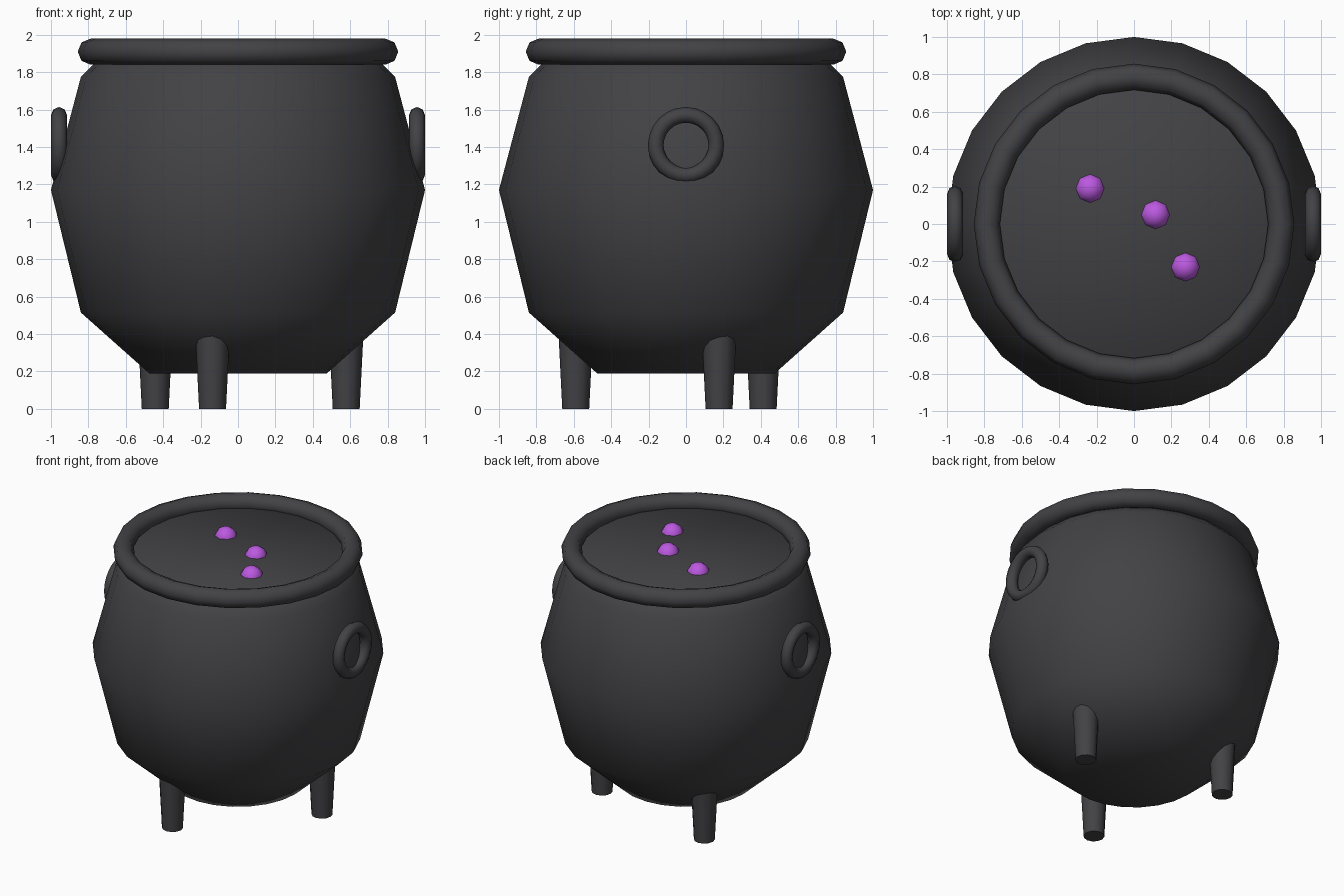
import bpy, bmesh
from math import radians, cos, sin, pi

if "Cube" in bpy.data.objects:
    bpy.data.objects.remove(bpy.data.objects["Cube"])


def material(name, color):
    mat = bpy.data.materials.new(name)
    mat.diffuse_color = color
    mat.use_nodes = True
    mat.node_tree.nodes["Principled BSDF"].inputs["Base Color"].default_value = mat.diffuse_color
    return mat


iron = material("dark_iron", (0.055, 0.055, 0.06, 1))
purple = material("purple_bubble", (0.5, 0.1, 0.75, 1))


def finish(name, mat, angle):
    obj = bpy.context.object
    obj.name = name
    obj.data.materials.append(mat)
    bpy.ops.object.shade_smooth_by_angle(angle=radians(angle))
    return obj


def lathe(name, profile, sides):
    """Revolve (radius, z) points about z and cap both ends."""
    bm = bmesh.new()
    rings = [[bm.verts.new((r * cos(2 * pi * i / sides), r * sin(2 * pi * i / sides), z))
              for i in range(sides)] for r, z in profile]
    for low, high in zip(rings, rings[1:]):
        for i in range(sides):
            j = (i + 1) % sides
            bm.faces.new((low[i], low[j], high[j], high[i]))
    bm.faces.new(rings[0][::-1])
    bm.faces.new(rings[-1])
    mesh = bpy.data.meshes.new(name)
    bm.to_mesh(mesh)
    bm.free()
    obj = bpy.data.objects.new(name, mesh)
    bpy.context.collection.objects.link(obj)
    bpy.ops.object.select_all(action='DESELECT')
    obj.select_set(True)
    bpy.context.view_layer.objects.active = obj


# Pot body, closed by the flat brew surface inside the rim
lathe("pot_body", [(0.475, 0.19), (0.84, 0.515), (1.0, 1.17),
                   (0.84, 1.775), (0.725, 1.89)], 24)
finish("pot_body", iron, 50)

# Thick rolled rim
bpy.ops.mesh.primitive_torus_add(location=(0, 0, 1.91), major_radius=0.787, minor_radius=0.07,
                                 major_segments=24, minor_segments=8)
finish("rim", iron, 60)

# Ring handles on both sides
for side, x in (("left", -0.957), ("right", 0.957)):
    bpy.ops.mesh.primitive_torus_add(location=(x, 0, 1.41), rotation=(0, pi / 2, 0),
                                     major_radius=0.162, minor_radius=0.042,
                                     major_segments=24, minor_segments=8)
    finish(side + "_handle", iron, 60)

# Three tapered legs running up into the body
for n, deg in enumerate((17, 137, 257)):
    a = radians(deg)
    bpy.ops.mesh.primitive_cone_add(vertices=12, radius1=0.072, radius2=0.094, depth=0.44,
                                    location=(0.605 * cos(a), 0.605 * sin(a), 0.22))
    finish(f"leg_{n + 1}", iron, 50)

# Bubbles breaking the surface
for n, (x, y) in enumerate(((-0.235, 0.19), (0.115, 0.05), (0.275, -0.23))):
    bpy.ops.mesh.primitive_uv_sphere_add(segments=8, ring_count=8, radius=0.08,
                                         location=(x, y, 1.87))
    finish(f"bubble_{n + 1}", purple, 60)
